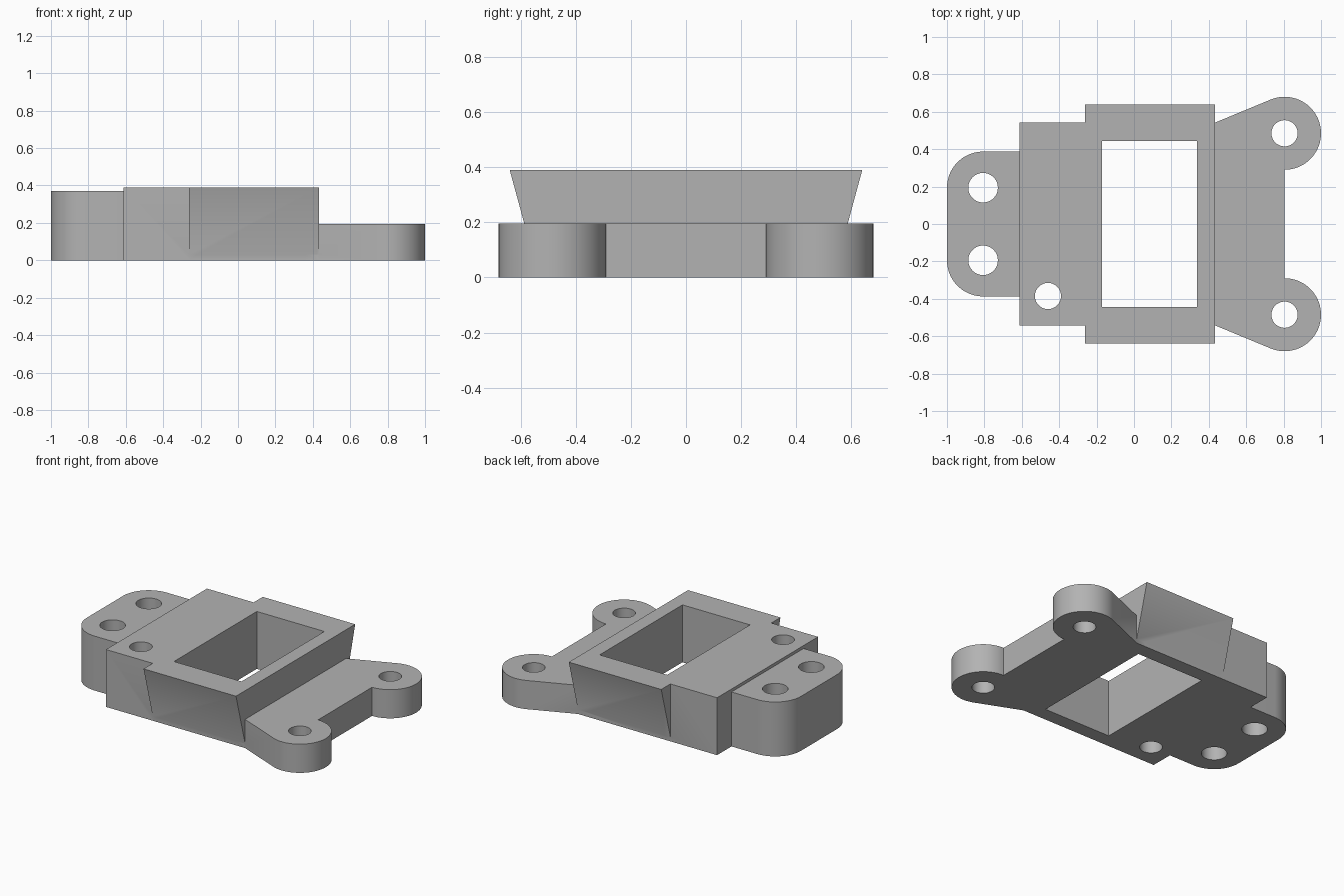
import bpy, bmesh, math
from mathutils import Vector

if "Cube" in bpy.data.objects:
    bpy.data.objects.remove(bpy.data.objects["Cube"])

grey = bpy.data.materials.new("plain_grey")
grey.diffuse_color = (0.45, 0.45, 0.45, 1)
grey.use_nodes = True
grey.node_tree.nodes["Principled BSDF"].inputs["Base Color"].default_value = grey.diffuse_color


def prism(name, outline, depth, to_3d):
    """Extrude a closed 2D outline along a vector."""
    bm = bmesh.new()
    base = bm.faces.new([bm.verts.new(to_3d(a, b)) for a, b in outline])
    ext = bmesh.ops.extrude_face_region(bm, geom=[base])
    moved = [g for g in ext["geom"] if isinstance(g, bmesh.types.BMVert)]
    bmesh.ops.translate(bm, vec=Vector(depth), verts=moved)
    bmesh.ops.recalc_face_normals(bm, faces=bm.faces[:])
    mesh = bpy.data.meshes.new(name)
    bm.to_mesh(mesh)
    bm.free()
    mesh.materials.append(grey)
    ob = bpy.data.objects.new(name, mesh)
    bpy.context.collection.objects.link(ob)
    return ob


def plate(name, outline, z0, z1):
    return prism(name, outline, (0, 0, z1 - z0), lambda x, y: (x, y, z0))


def arc(cx, cy, r, start, end, n):
    steps = [math.radians(start + (end - start) * i / n) for i in range(n + 1)]
    return [(cx + r * math.cos(t), cy + r * math.sin(t)) for t in steps]


def box(x0, x1, y0, y1):
    return [(x0, y0), (x1, y0), (x1, y1), (x0, y1)]


def combine(target, other, operation):
    mod = target.modifiers.new(operation.lower(), "BOOLEAN")
    mod.operation, mod.solver, mod.object = operation, "EXACT", other
    bpy.context.view_layer.update()
    dg = bpy.context.evaluated_depsgraph_get()
    result = bpy.data.meshes.new_from_object(target.evaluated_get(dg))
    target.modifiers.clear()
    target.data = result
    bpy.data.objects.remove(other)


# Collar around the window, with flared ends
half = [(0.542, 0), (0.542, 0.03), (0.64, 0.39)]
section = half + [(-y, z) for y, z in reversed(half)]
bracket = prism("bracket", section, (0.695, 0, 0), lambda y, z: (-0.262, y, z))

# Straight block beside the collar
block = plate("side_block", box(-0.613, -0.22, -0.542, 0.542), 0, 0.39)

# Rounded mounting tab
R = 0.193
tab_outline = ([(-0.58, 0.387)] + arc(-0.807, 0.194, R, 90, 180, 20)
               + arc(-0.807, -0.194, R, 180, 270, 20) + [(-0.58, -0.387)])
tab = plate("mounting_tab", tab_outline, 0, 0.37)

# Low plate with two round ears, its sloped edges tangent to the ears
dx, dy = 0.433 - 0.805, 0.542 - 0.485
tangent = math.degrees(math.atan2(dy, dx) - math.acos(R / math.hypot(dx, dy)))
ear = arc(0.805, 0.485, R + 0.002, tangent, -90, 40)
upper = [(0.36, 0.542), (0.433, 0.542)] + ear
ear_plate = plate("ear_plate", upper + [(x, -y) for x, y in reversed(upper)], 0, 0.195)

for part in (block, tab, ear_plate):
    combine(bracket, part, "UNION")

# Window and screw holes
combine(bracket, plate("window_cutter", box(-0.17, 0.338, -0.445, 0.445), -0.1, 0.6), "DIFFERENCE")
holes = [(-0.807, 0.194, 0.079), (-0.807, -0.194, 0.079), (-0.46, -0.385, 0.07),
         (0.805, 0.485, 0.07), (0.805, -0.485, 0.07)]
for x, y, r in holes:
    ring = arc(x, y, r, 0, 360, 48)[:-1]
    combine(bracket, plate("hole_cutter", ring, -0.1, 0.6), "DIFFERENCE")

# Smooth the round walls, keep the edges sharp
bpy.context.view_layer.objects.active = bracket
bracket.select_set(True)
bpy.ops.object.shade_smooth_by_angle(angle=math.radians(25))
